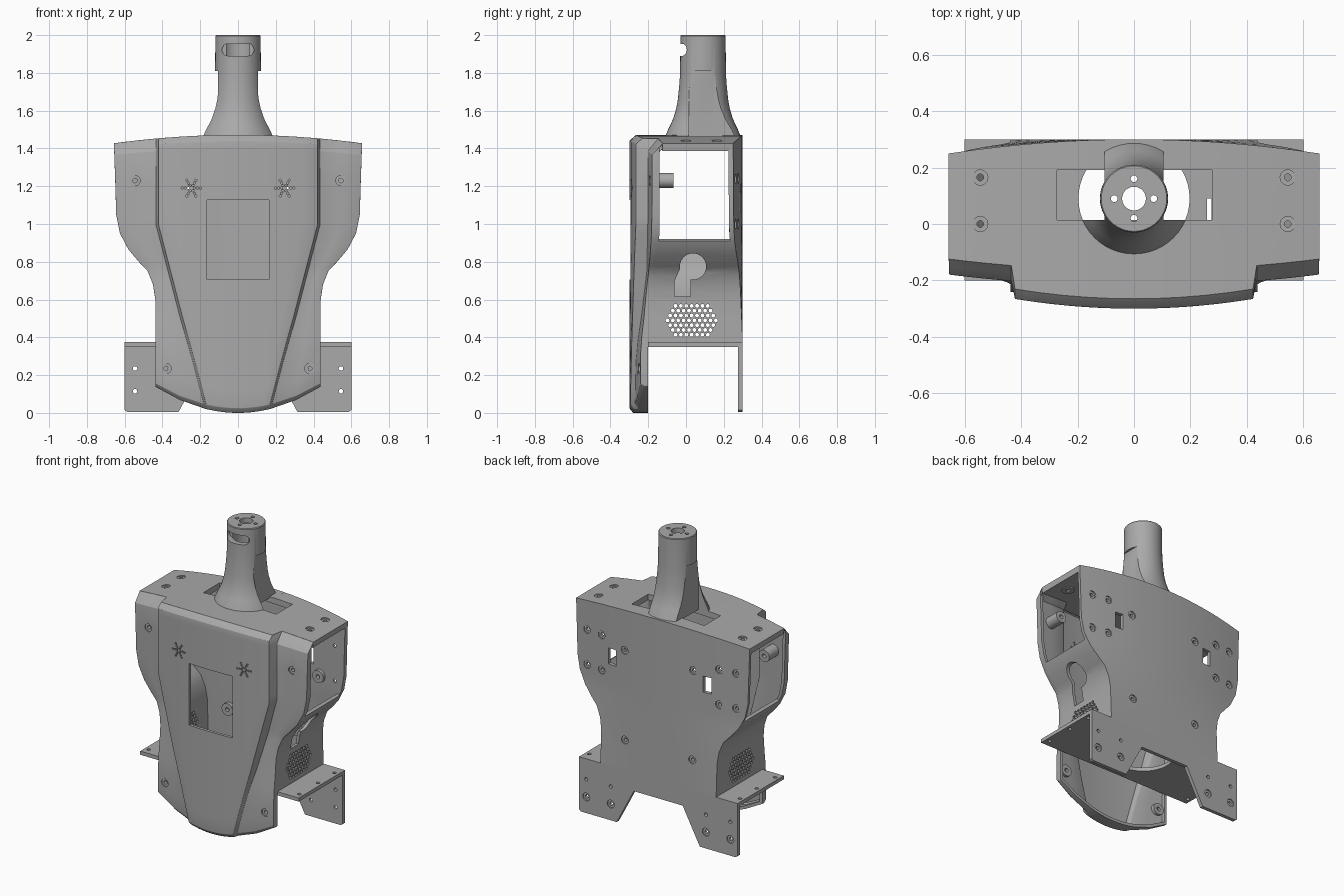
import bpy, bmesh, math
from mathutils import Vector

if "Cube" in bpy.data.objects:
    bpy.data.objects.remove(bpy.data.objects["Cube"])

grey = bpy.data.materials.new("matte_grey")
grey.use_nodes = True
COLOR = (0.4, 0.4, 0.4, 1)
grey.diffuse_color = COLOR
grey.node_tree.nodes["Principled BSDF"].inputs["Base Color"].default_value = COLOR


# ---- shape helpers ----
def lerp(table, v):
    if v <= table[0][0]:
        return table[0][1]
    for (a, p), (b, q) in zip(table, table[1:]):
        if v <= b:
            return p + (q - p) * (v - a) / (b - a)
    return table[-1][1]


def lathe(bm, profile, pos, axis=(0, 0, 1), n=16, closed=False):
    rot = Vector((0, 0, 1)).rotation_difference(Vector(axis)).to_matrix()
    angles = [math.tau * k / n for k in range(n)]
    rings = [[bm.verts.new(Vector(pos) + rot @ Vector((r * math.cos(a), r * math.sin(a), h)))
              for a in angles] for r, h in profile]
    pairs = list(zip(rings, rings[1:])) + ([(rings[-1], rings[0])] if closed else [])
    for lo, hi in pairs:
        for k in range(n):
            m = (k + 1) % n
            bm.faces.new((lo[k], lo[m], hi[m], hi[k]))
    if not closed:
        bm.faces.new(rings[0])
        bm.faces.new(rings[-1])


def prism(bm, outline, axis, lo, hi):
    def place(p, d):
        c = list(p)
        c.insert("xyz".index(axis), d)
        return bm.verts.new(c)
    a, b = [[place(p, d) for p in outline] for d in (lo, hi)]
    bm.faces.new(a)
    bm.faces.new(b)
    for k in range(len(a)):
        m = (k + 1) % len(a)
        bm.faces.new((a[k], a[m], b[m], b[k]))


def rect(x0, x1, y0, y1):
    return [(x0, y0), (x1, y0), (x1, y1), (x0, y1)]


def arc(cx, cy, r, start, end, n=16):
    steps = [math.radians(start + (end - start) * k / n) for k in range(n + 1)]
    return [(cx + r * math.cos(a), cy + r * math.sin(a)) for a in steps]


def sheet(bm, rows):
    grid = [[bm.verts.new(p) for p in row] for row in rows]
    for a, b in zip(grid, grid[1:]):
        for k in range(len(a) - 1):
            bm.faces.new((a[k], a[k + 1], b[k + 1], b[k]))


def finish(name, bm, solid=True):
    bmesh.ops.remove_doubles(bm, verts=bm.verts, dist=1e-5)
    if solid:
        bmesh.ops.recalc_face_normals(bm, faces=bm.faces)
    mesh = bpy.data.meshes.new(name)
    bm.to_mesh(mesh)
    bm.free()
    mesh.materials.append(grey)
    ob = bpy.data.objects.new(name, mesh)
    bpy.context.scene.collection.objects.link(ob)
    return ob


def bake(ob):
    dg = bpy.context.evaluated_depsgraph_get()
    mesh = bpy.data.meshes.new_from_object(ob.evaluated_get(dg))
    ob.modifiers.clear()
    ob.data = mesh


def thicken(ob, depth, bevel=0):
    if bevel:
        mod = ob.modifiers.new("soften", "BEVEL")
        mod.width, mod.segments, mod.angle_limit = bevel, 2, math.radians(30)
    mod = ob.modifiers.new("wall", "SOLIDIFY")
    mod.thickness, mod.offset = depth, -1
    bake(ob)


def cut(ob, bm):
    tool = finish("cutter", bm)
    mod = ob.modifiers.new("cut", "BOOLEAN")
    mod.operation, mod.solver, mod.object = "DIFFERENCE", "EXACT", tool
    bake(ob)
    bpy.data.objects.remove(tool)


def smooth(ob, angle=30):
    bpy.ops.object.select_all(action="DESELECT")
    ob.select_set(True)
    bpy.context.view_layer.objects.active = ob
    bpy.ops.object.shade_smooth_by_angle(angle=math.radians(angle))


SCREW = [(0.027, -0.03), (0.027, 0.008), (0.012, 0.008), (0.012, 0.06)]
PIN = [(0.012, -0.05), (0.012, 0.08)]
BOSS = [(0.042, 0.015), (0.042, 0.05), (0.014, 0.05), (0.014, 0.015)]

# ---- shared body curves ----
SIDE = [(0.6, 0.438), (0.68, 0.45), (0.75, 0.478), (0.8, 0.525), (0.865, 0.58),
        (0.95, 0.625), (1.05, 0.645), (1.47, 0.657)]
RIM = [(0.4, -0.2), (0.95, -0.14)]
PANEL = [(0, 0.162), (1.0, 0.422)]
STEP = 0.013
LEVELS = [0.375, 0.5, 0.6, 0.64, 0.68, 0.72, 0.75, 0.775, 0.8, 0.83, 0.865, 0.91, 0.95, 1.0, 1.05, 1.2]


def half_width(z):
    return lerp(SIDE, z)


def top_z(x):
    return 1.472 - 0.045 * (x / 0.66) ** 2


def back_y(x, z):
    return 0.3 - 0.05 * (x / 0.655) ** 2 * lerp([(0.375, 0), (0.9, 1)], z)


def panel_y(x, z):
    return -0.3 + 0.035 * (x / 0.425) ** 2 + lerp([(0, 0.02), (0.025, 0), (1.44, 0), (1.47, 0.035)], z)


def wing_y(x, z):
    low = -0.275 + 0.035 * (x / 0.44) ** 2
    high = -0.22 + 0.04 * (x / 0.65) ** 2
    chamfer = lerp([(0, 0.02), (0.025, 0), (1.4, 0), (1.47, 0.055)], z)
    return lerp([(0.3, low), (0.75, high)], z) + chamfer


# ---- front cover: raised centre panel, lower wings, wrapped edge ----
def cover_row(level, rim=False):
    w, p = half_width(level), lerp(PANEL, level)
    wing = [w, w, (w + p + STEP) / 2, p + STEP]
    xs = [-x for x in wing] + [p * k / 5 for k in range(-5, 6)] + wing[::-1]
    row = []
    for k, x in enumerate(xs):
        z = level + 0.14 * (x / 0.44) ** 2 * max(0, 1 - level / 0.5)
        z -= (1.472 - top_z(x)) * max(0, (level - 1.2) / 0.27)
        y = panel_y(x, level) if 4 <= k <= 14 else wing_y(x, level)
        if rim or k in (0, len(xs) - 1):
            y = max(lerp(RIM, level), y + 0.002)
        row.append((x, y, z))
    return row


bm = bmesh.new()
lower = [cover_row(z) for z in (0, 0.025, 0.12, 0.25)]
sheet(bm, [cover_row(0, True)] + lower + [cover_row(z) for z in LEVELS + [1.4, 1.44, 1.472]])
cover = finish("front_cover", bm, False)
thicken(cover, 0.02, 0.008)
bm = bmesh.new()
prism(bm, rect(-0.163, 0.163, 0.705, 1.127), "y", -0.4, -0.2)
for s in (-1, 1):
    lathe(bm, SCREW, (s * 0.545, wing_y(0.545, 1.23), 1.23), (0, 1, 0))
    lathe(bm, SCREW, (s * 0.38, wing_y(0.38, 0.235), 0.235), (0, 1, 0))
    # star of small speaker holes
    for arm in range(6):
        for step in (1, 2, 3):
            a, d = math.radians(60 * arm), step * 0.016
            lathe(bm, [(0.006, -0.4), (0.006, -0.2)],
                  (s * 0.247 + d * math.cos(a), 0, 1.19 + d * math.sin(a)), (0, 1, 0), 8)
cut(cover, bm)
smooth(cover)

# ---- screw posts behind the cover, bosses inside the back and top plates ----
bm = bmesh.new()
for s in (-1, 1):
    for x, z, end in ((0.545, 1.23, -0.065), (0.38, 0.235, -0.21)):
        y = wing_y(x, z) + 0.012
        lathe(bm, [(0.04, 0), (0.04, end - y), (0.014, end - y), (0.014, 0)],
              (s * x, y, z), (0, 1, 0), 24, True)
    for x, z in ((0.445, 1.0), (0.255, 0.58)):
        lathe(bm, BOSS, (s * x, back_y(x, z), z), (0, -1, 0), 24, True)
    for y in (0, 0.165):
        lathe(bm, BOSS, (s * 0.545, y, top_z(0.545)), (0, 0, -1), 24, True)
smooth(finish("screw_posts", bm))

# ---- back plate, curved above, with mounting holes ----
bm = bmesh.new()
rows = []
for z in LEVELS + [1.4, 1.472]:
    xs = [half_width(z) * k / 10 for k in range(10, -11, -1)]
    rows.append([(x, back_y(x, z), top_z(x) if z > 1.41 else z - (1.472 - top_z(x)) * max(0, z - 1.2) * 3)
                 for x in xs])
sheet(bm, rows)
back = finish("back_plate", bm, False)
thicken(back, 0.025)
bm = bmesh.new()
for s in (-1, 1):
    prism(bm, rect(s * 0.36 - 0.03, s * 0.36 + 0.03, 1.06, 1.17), "y", 0.1, 0.5)
    for x, z in ((0.565, 1.24), (0.445, 1.24), (0.26, 1.19), (0.565, 1.0), (0.445, 1.0), (0.255, 0.58)):
        lathe(bm, SCREW, (s * x, back_y(x, z), z), (0, -1, 0))
cut(back, bm)
smooth(back)

# ---- flat feet below the back plate ----
half = [(0.6, 0.375), (0.6, 0.015), (0.585, 0.004), (0.315, 0.004), (0.285, 0.06), (0.185, 0.25)]
bm = bmesh.new()
prism(bm, half + [(-x, z) for x, z in reversed(half)], "y", 0.275, 0.3)
feet = finish("back_feet", bm)
bm = bmesh.new()
for s in (-1, 1):
    for x in (0.545, 0.36):
        lathe(bm, SCREW, (s * x, 0.3, 0.115), (0, -1, 0))
        lathe(bm, PIN, (s * x, 0.3, 0.235), (0, -1, 0))
cut(feet, bm)

# ---- waist side walls with grille and keyhole ----
bm = bmesh.new()
for s in (1, -1):
    rows = []
    for z in [v for v in LEVELS if v <= 0.91]:
        x = half_width(z)
        ends = (lerp(RIM, z) - 0.01, back_y(x, z) - 0.002)
        rows.append([(s * x, y, z) for y in ends[::s]])
    sheet(bm, rows)
walls = finish("side_walls", bm, False)
thicken(walls, 0.02)
bm = bmesh.new()
keyhole = arc(0.037, 0.775, 0.07, -100, 190) + [(-0.06, 0.7), (-0.06, 0.615), (0.025, 0.615)]
prism(bm, keyhole, "x", 0.2, 0.9)
for row in range(-3, 4):
    count = 10 - abs(row)
    for k in range(count):
        y = 0.03 + (k - (count - 1) / 2) * 0.0285
        lathe(bm, [(0.0105, -0.8), (0.0105, 0.8)], (0, y, 0.49 + row * 0.0255), (1, 0, 0), 8)
cut(walls, bm)
smooth(walls)

# ---- bottom shelf ----
bm = bmesh.new()
prism(bm, rect(-0.6, 0.6, -0.2, 0.298), "z", 0.35, 0.375)
shelf = finish("bottom_shelf", bm)
bm = bmesh.new()
lathe(bm, [(0.197, 0.2), (0.197, 0.5)], (0, 0.09, 0), n=48)
prism(bm, rect(0.258, 0.275, 0.01, 0.09), "z", 0.2, 0.5)
for s in (-1, 1):
    for y in (-0.15, 0.05, 0.23):
        lathe(bm, PIN, (s * 0.57, y, 0.36))
cut(shelf, bm)

# ---- arched top plate ----
bm = bmesh.new()
xs = [0.657, 0.6, 0.52, 0.422 + STEP, 0.422, 0.34, 0.255, 0.17, 0.085]
xs = [-x for x in xs] + [0] + xs[::-1]
fronts = [(panel_y if abs(x) < 0.43 else wing_y)(x, 1.472) for x in xs]
sheet(bm, [[(x, f + (back_y(x, 1.4) - f) * t, top_z(x)) for x, f in zip(xs, fronts)] for t in (0, 0.5, 1)])
top = finish("top_plate", bm, False)
thicken(top, 0.04)
bm = bmesh.new()
prism(bm, rect(-0.273, 0.277, 0.015, 0.192), "z", 1.3, 1.6)
for s in (-1, 1):
    for y in (0, 0.165):
        lathe(bm, SCREW, (s * 0.545, y, top_z(0.545)), (0, 0, -1), 20)
cut(top, bm)
smooth(top)

# ---- flared hollow neck with flat side cuts, front slot and flange holes ----
bm = bmesh.new()
lathe(bm, [(0.2, 1.462), (0.185, 1.5), (0.17, 1.53), (0.157, 1.56), (0.142, 1.61), (0.133, 1.66), (0.126, 1.73),
           (0.121, 1.8), (0.12, 1.995), (0.116, 2.0), (0.042, 2.0), (0.042, 1.965), (0.085, 1.965), (0.085, 1.462)],
      (0, 0.09, 0), n=48, closed=True)
neck = finish("neck", bm)
bm = bmesh.new()
for s in (-1, 1):
    prism(bm, rect(min(s * 0.105, s * 0.4), max(s * 0.105, s * 0.4), 0.015, 0.4), "z", 1.4, 1.81)
slot = arc(0.053, 1.922, 0.032, -90, 90, 8) + arc(-0.053, 1.922, 0.032, 90, 270, 8)
prism(bm, slot, "y", -0.2, 0.03)
for x, y in ((0.07, 0), (-0.07, 0), (0, 0.07), (0, -0.07)):
    lathe(bm, PIN, (x, 0.09 + y, 2.009))
cut(neck, bm)
smooth(neck)
